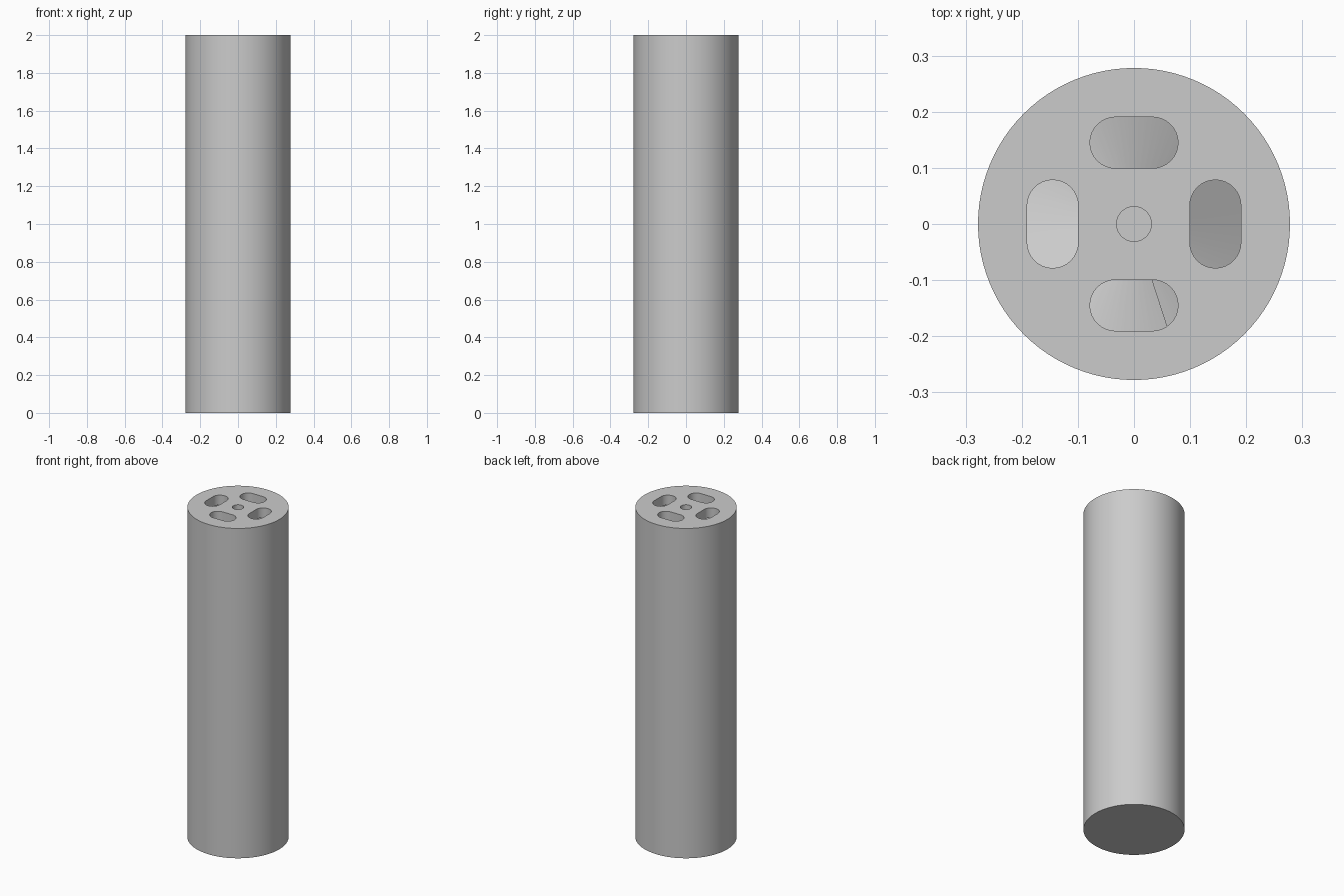
import bpy
import bmesh
from math import pi, sin, cos, radians

HEIGHT, RADIUS = 2.0, 0.278
BORE, PLATE = 0.24, 0.06          # inner chamber radius, end plate thickness
SHAFT = 0.06
PITCH, TURNS, STEPS = 0.42, 4, 72  # spiral flight

cube = bpy.data.objects.get("Cube")
if cube:
    bpy.data.objects.remove(cube, do_unlink=True)

grey = bpy.data.materials.new("plain_grey")
grey.use_nodes = True
colour = (0.6, 0.6, 0.6, 1)
grey.diffuse_color = colour
grey.node_tree.nodes["Principled BSDF"].inputs["Base Color"].default_value = colour


def add_object(name, bm):
    bmesh.ops.recalc_face_normals(bm, faces=bm.faces)
    mesh = bpy.data.meshes.new(name)
    bm.to_mesh(mesh)
    bm.free()
    mesh.materials.append(grey)
    obj = bpy.data.objects.new(name, mesh)
    bpy.context.collection.objects.link(obj)
    return obj


def prism(name, outline, z0, z1):
    """Extrude a closed outline from z0 up to z1."""
    bm = bmesh.new()
    face = bm.faces.new([bm.verts.new((x, y, z0)) for x, y in outline])
    top = bmesh.ops.extrude_face_region(bm, geom=[face])["geom"]
    bmesh.ops.translate(bm, vec=(0, 0, z1 - z0),
                        verts=[v for v in top if isinstance(v, bmesh.types.BMVert)])
    return add_object(name, bm)


def circle(r, n=96):
    return [(r * cos(2 * pi * i / n), r * sin(2 * pi * i / n)) for i in range(n)]


def slot(turn, centre=0.145, half=0.033, r=0.0455, n=16):
    """Round-ended slot outline, turned about the axis."""
    points = []
    for side in (1, -1):
        for i in range(n + 1):
            a = -pi / 2 + pi * i / n
            points.append((side * (half + r * cos(a)), centre + side * r * sin(a)))
    c, s = cos(turn), sin(turn)
    return [(x * c - y * s, x * s + y * c) for x, y in points]


def activate(obj):
    bpy.ops.object.select_all(action="DESELECT")
    obj.select_set(True)
    bpy.context.view_layer.objects.active = obj


def cut(obj, cutter):
    cutter.hide_render = True
    mod = obj.modifiers.new("cut", "BOOLEAN")
    mod.operation, mod.solver, mod.object = "DIFFERENCE", "EXACT", cutter
    activate(obj)
    bpy.ops.object.modifier_apply(modifier=mod.name)
    bpy.data.objects.remove(cutter, do_unlink=True)


# Outer tube with closed ends, four slots and a centre hole in the top
body = prism("outer_tube", circle(RADIUS), 0, HEIGHT)
cut(body, prism("chamber_cutter", circle(BORE), PLATE, HEIGHT - PLATE))
for k in range(4):
    cut(body, prism("slot_cutter", slot(k * pi / 2), HEIGHT - 2 * PLATE, HEIGHT + PLATE))
cut(body, prism("hole_cutter", circle(0.031, 48), HEIGHT - 2 * PLATE, HEIGHT + PLATE))

# Central shaft
shaft = prism("central_shaft", circle(SHAFT, 48), PLATE / 2, HEIGHT - PLATE + 0.005)

# Spiral flight around the shaft, ending under the front slot
bm = bmesh.new()
rings = []
for i in range(TURNS * STEPS + 1):
    t = i / STEPS
    a = radians(-72) - 2 * pi * t
    z = HEIGHT - PLATE - 0.01 - PITCH * t
    rings.append([bm.verts.new((r * cos(a), r * sin(a), z - dz))
                  for r, dz in ((SHAFT - 0.01, 0), (BORE + 0.005, 0),
                                (BORE + 0.005, 0.02), (SHAFT - 0.01, 0.02))])
for p, q in zip(rings, rings[1:]):
    for j in range(4):
        k = (j + 1) % 4
        bm.faces.new((p[j], p[k], q[k], q[j]))
bm.faces.new(rings[0])
bm.faces.new(rings[-1])
flight = add_object("spiral_flight", bm)

for obj in (body, shaft, flight):
    activate(obj)
    bpy.ops.object.shade_smooth_by_angle(angle=radians(30))
